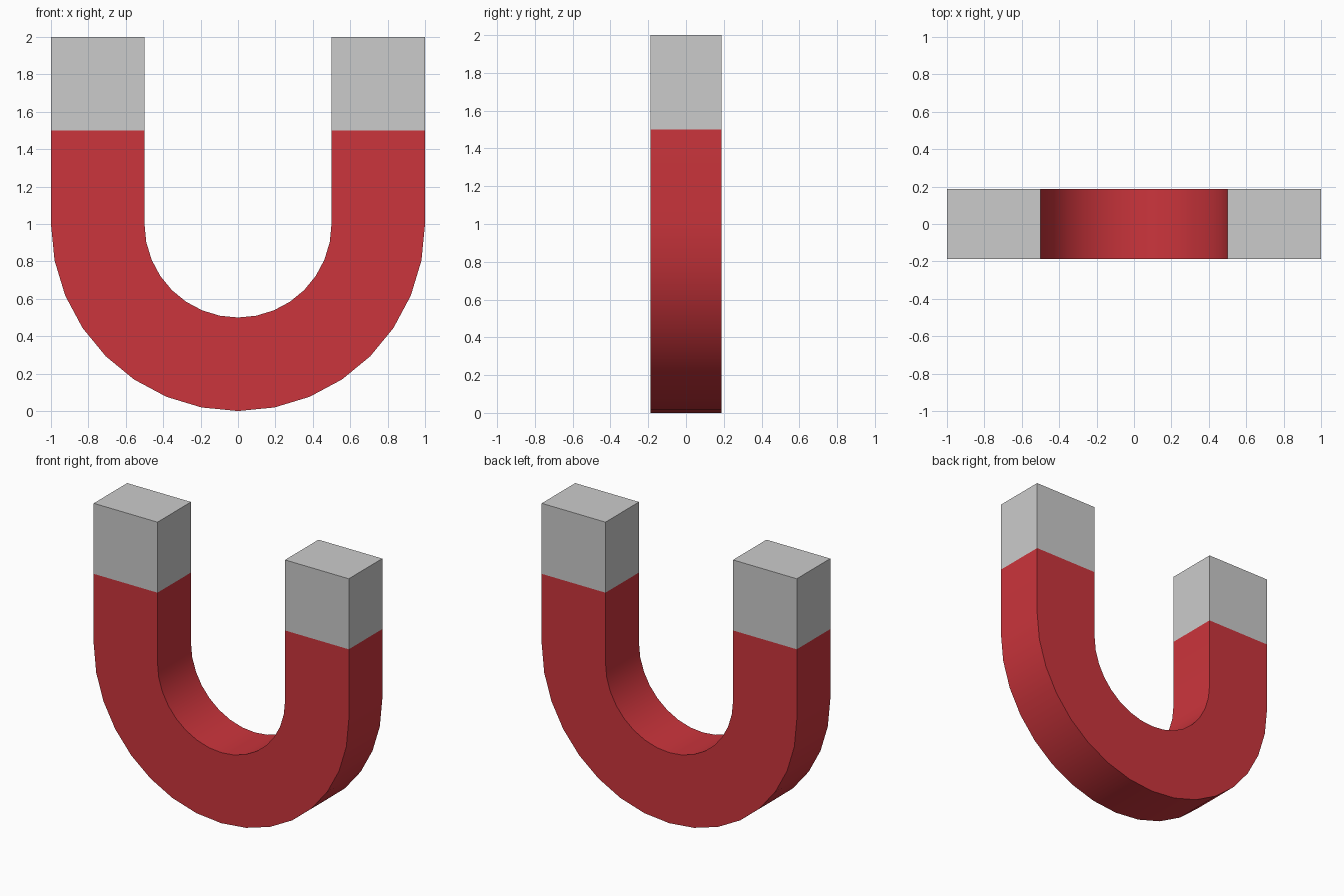
import bpy, bmesh, math

if "Cube" in bpy.data.objects:
    bpy.data.objects.remove(bpy.data.objects["Cube"])

R_OUT, R_IN, HALF_D = 1.0, 0.5, 0.1875
ARC_Z, JOINT_Z, TOP_Z, SEGMENTS = 1.0, 1.5, 2.0, 16


def ring(outer, inner):
    """Rectangular cross-section between an outer and an inner (x, z) point."""
    return [(outer[0], -HALF_D, outer[1]), (outer[0], HALF_D, outer[1]),
            (inner[0], HALF_D, inner[1]), (inner[0], -HALF_D, inner[1])]


def leg_ring(side, z):
    return ring((side * R_OUT, z), (side * R_IN, z))


def arc_ring(angle):
    c, s = math.cos(angle), math.sin(angle)
    return ring((R_OUT * c, ARC_Z + R_OUT * s), (R_IN * c, ARC_Z + R_IN * s))


def loft(name, rings, cap_end=False):
    """Skin consecutive rings; the ends that meet another part stay open."""
    bm = bmesh.new()
    loops = [[bm.verts.new(p) for p in r] for r in rings]
    for a, b in zip(loops, loops[1:]):
        for i in range(4):
            j = (i + 1) % 4
            bm.faces.new((a[i], a[j], b[j], b[i]))
    if cap_end:
        bm.faces.new(loops[-1])
    bmesh.ops.recalc_face_normals(bm, faces=bm.faces)
    mesh = bpy.data.meshes.new(name)
    bm.to_mesh(mesh)
    bm.free()
    obj = bpy.data.objects.new(name, mesh)
    bpy.context.collection.objects.link(obj)
    return obj


# Red U-shaped body: left leg, half-circle bend, right leg
bend = [arc_ring(math.pi * (1 + i / SEGMENTS)) for i in range(SEGMENTS + 1)]
body = loft("magnet_body", [leg_ring(-1, JOINT_Z)] + bend + [leg_ring(1, JOINT_Z)])
red = bpy.data.materials.new("red_paint")
red.diffuse_color = (0.6, 0.035, 0.045, 1)
red.use_nodes = True
red.node_tree.nodes["Principled BSDF"].inputs["Base Color"].default_value = red.diffuse_color
body.data.materials.append(red)
bpy.ops.object.select_all(action='DESELECT')
body.select_set(True)
bpy.context.view_layer.objects.active = body
bpy.ops.object.shade_smooth_by_angle(angle=math.radians(30))

# Bare metal pole tips
for label, side in (("left", -1), ("right", 1)):
    loft(f"{label}_pole_tip", [leg_ring(side, JOINT_Z), leg_ring(side, TOP_Z)], cap_end=True)
